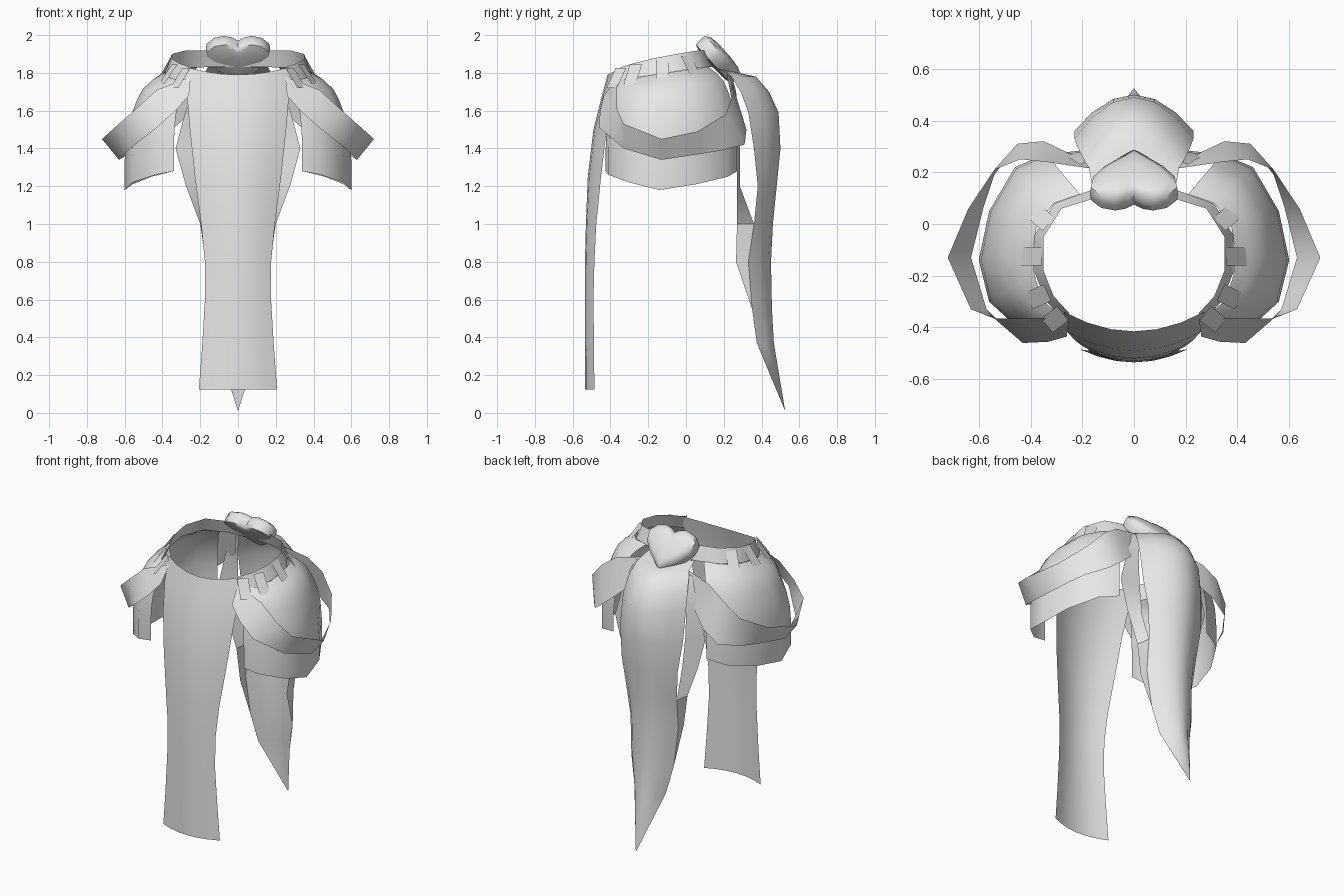
import bpy, bmesh, math
from mathutils import Vector

cube = bpy.data.objects.get("Cube")
if cube:
    bpy.data.objects.remove(cube, do_unlink=True)

grey = bpy.data.materials.new("cloth_grey")
grey.use_nodes = True
colour = (0.8, 0.8, 0.8, 1)
grey.diffuse_color = colour
grey.node_tree.nodes["Principled BSDF"].inputs["Base Color"].default_value = colour


def finish(name, bm, centre, mirror, angle):
    """Turn faces outward, mirror across x and shade."""
    bmesh.ops.remove_doubles(bm, verts=bm.verts, dist=0.0005)
    bm.normal_update()
    facing = 0
    for f in bm.faces:
        c = f.calc_center_median()
        out = c - Vector((centre[0], centre[1], c.z))
        facing += f.normal.dot(out) * f.calc_area()
    if facing < 0:
        bmesh.ops.reverse_faces(bm, faces=bm.faces[:])
    mesh = bpy.data.meshes.new(name)
    bm.to_mesh(mesh)
    bm.free()
    mesh.materials.append(grey)
    obj = bpy.data.objects.new(name, mesh)
    bpy.context.collection.objects.link(obj)
    if mirror:
        mod = obj.modifiers.new("Mirror", "MIRROR")
        mod.use_clip = True
        mod.merge_threshold = 0.0005
    bpy.ops.object.select_all(action="DESELECT")
    obj.select_set(True)
    bpy.context.view_layer.objects.active = obj
    bpy.ops.object.shade_smooth_by_angle(angle=math.radians(angle))
    return obj


def sheet(name, rows, centre=(0, -0.12), angle=40):
    """Loft a cloth sheet through rows of points."""
    bm = bmesh.new()
    grid = [[bm.verts.new(p) for p in row] for row in rows]
    for a, b in zip(grid, grid[1:]):
        for i in range(len(a) - 1):
            bm.faces.new((a[i], a[i + 1], b[i + 1], b[i]))
    return finish(name, bm, centre, True, angle)


# Waistband, rising towards the back
rim = [(0.25, -0.345, 1.83), (0.31, -0.28, 1.85), (0.35, -0.18, 1.875),
       (0.35, -0.05, 1.9), (0.28, 0.06, 1.918), (0.15, 0.1, 1.92), (0, 0.11, 1.92)]
hem = []
for x, y, z in rim:
    out = Vector((x, y + 0.12, 0)).normalized() * 0.035
    hem.append((x + out.x if x else 0, y + out.y, z - 0.09))
sheet("waistband", [rim, hem])

# Long front panel: height, half width, middle depth, edge depth
panel = [(1.79, 0.27, -0.415, -0.34), (1.68, 0.27, -0.445, -0.38),
         (1.5, 0.255, -0.49, -0.42), (1.25, 0.228, -0.52, -0.45),
         (1.0, 0.195, -0.53, -0.475), (0.8, 0.175, -0.535, -0.485),
         (0.6, 0.175, -0.535, -0.49), (0.35, 0.19, -0.535, -0.487),
         (0.125, 0.207, -0.535, -0.485)]
rows = []
for i, (z, w, mid, edge) in enumerate(panel):
    lift = 0.04 if i == 0 else 0
    rows.append([(w * t, mid + (edge - mid) * t ** 2, z + lift * t ** 2)
                 for t in (0, 0.33, 0.67, 1)])
sheet("front_panel", rows)

# Back tail: height, half width, side depth, middle depth
tail = [(1.83, 0.16, 0.14, 0.15), (1.8, 0.175, 0.22, 0.28), (1.78, 0.19, 0.24, 0.37),
        (1.7, 0.215, 0.29, 0.44), (1.59, 0.23, 0.33, 0.49), (1.4, 0.23, 0.36, 0.5),
        (1.2, 0.205, 0.38, 0.48), (1.0, 0.185, 0.36, 0.46), (0.8, 0.175, 0.33, 0.45),
        (0.55, 0.155, 0.35, 0.455), (0.37, 0.115, 0.375, 0.465), (0.01, 0, 0.525, 0.525)]
rows = [[(w * t, mid + (side - mid) * t ** 2, z) for t in (0, 0.35, 0.7, 1)]
        for z, w, side, mid in tail]
sheet("back_tail", rows, centre=(0, 0.2), angle=50)

# Inner flaps behind the hips, joining the tail edges lower down
fold = [(0.21, 0.23), (0.24, 0.25), (0.28, 0.262), (0.33, 0.27), (0.275, 0.27),
        (0.2, 0.27), (0.17, 0.265), (0.155, 0.35)]
rows = []
for (z, w, side, mid), (x, y) in zip(tail[2:10], fold):
    root = (w * 0.85, y + 0.015, z) if z > 1.1 else (w, side, z)
    rows.append([root, (x, y, z)])
sheet("tail_flap", rows, centre=(0, 0.2))

# Puffed hip covers, swelling from the waist to an upright lower skirt
waist = [(0.26, -0.37), (0.35, -0.3), (0.385, -0.2), (0.39, -0.1),
         (0.375, 0.0), (0.31, 0.08), (0.21, 0.115)]
skirt = [(0.34, -0.425), (0.44, -0.41), (0.56, -0.3), (0.6, -0.14),
         (0.56, 0.05), (0.46, 0.22), (0.34, 0.27)]
drop = [1.28, 1.26, 1.22, 1.18, 1.21, 1.25, 1.28]
swell = [(0, 0), (0.3, 0.06), (0.55, 0.14), (0.7, 0.24), (0.86, 0.38), (0.96, 0.55),
         (1, 0.75), (1, 1)]
rows = []
for blend, fall in swell:
    row = []
    for (wx, wy), (sx, sy), low in zip(waist, skirt, drop):
        top = 1.83 + 0.15 * (wy - 0.1)
        row.append((wx + (sx - wx) * blend, wy + (sy - wy) * blend,
                    top + (low - top) * fall))
    rows.append(row)
sheet("hip_cover", rows)

# Loose hip straps, hugging the body at both ends and flaring out at the side
upper = [(0.25, -0.36, 1.78), (0.43, -0.365, 1.71), (0.54, -0.365, 1.61), (0.63, -0.33, 1.53),
         (0.72, -0.13, 1.45), (0.64, 0.06, 1.49), (0.54, 0.21, 1.58),
         (0.44, 0.25, 1.69), (0.34, 0.24, 1.76), (0.17, 0.215, 1.8)]
lower = [(0.26, -0.435, 1.68), (0.33, -0.455, 1.6), (0.43, -0.46, 1.51), (0.57, -0.33, 1.4),
         (0.63, -0.13, 1.34), (0.58, 0.07, 1.37), (0.54, 0.19, 1.39),
         (0.45, 0.31, 1.42), (0.35, 0.32, 1.5), (0.19, 0.245, 1.64)]
sheet("hip_strap", [upper, lower], angle=60)

# Small belt tabs hanging from the rim: position and outward turn in degrees
tabs = [(0.33, 0.0, 1.89, 40), (0.357, -0.125, 1.875, 0),
        (0.335, -0.265, 1.845, -25), (0.275, -0.345, 1.825, -38)]
for i, (x, y, z, turn) in enumerate(tabs):
    a = math.radians(turn)
    out = Vector((math.cos(a), math.sin(a), 0))
    side = Vector((-out.y, out.x, 0)) * 0.035
    top = Vector((x, y, z))
    low = top + out * 0.078 - Vector((0, 0, 0.105))
    sheet(f"belt_tab_{i + 1}", [[top - side, top + side], [low - side, low + side]])

# Padded heart clasp, tilted over the back of the waistband
half = [(0, 0.035), (0.035, 0.01), (0.075, 0), (0.13, 0.015), (0.17, 0.06),
        (0.16, 0.125), (0.115, 0.185), (0, 0.285)]
outline = half + [(-x, v) for x, v in reversed(half[1:-1])]
down = Vector((0, 0.67, -0.74))
normal = Vector((0, 0.74, 0.67))
origin = Vector((0, 0.05, 1.952))
bm = bmesh.new()
rings = []
for scale, height in ((0.35, -0.012), (0.75, -0.008), (0.97, 0), (1, 0.03), (0.98, 0.068),
                      (0.75, 0.085), (0.35, 0.092)):
    rings.append([bm.verts.new(origin + Vector((x * scale, 0, 0))
                               + down * (0.12 + (v - 0.12) * scale) + normal * height)
                  for x, v in outline])
n = len(outline)
for a, b in zip(rings, rings[1:]):
    for i in range(n):
        bm.faces.new((a[i], a[(i + 1) % n], b[(i + 1) % n], b[i]))
bm.faces.new(rings[0])
bm.faces.new(rings[-1])
bmesh.ops.recalc_face_normals(bm, faces=bm.faces[:])
finish("heart_clasp", bm, (0, 0.17), False, 60)
